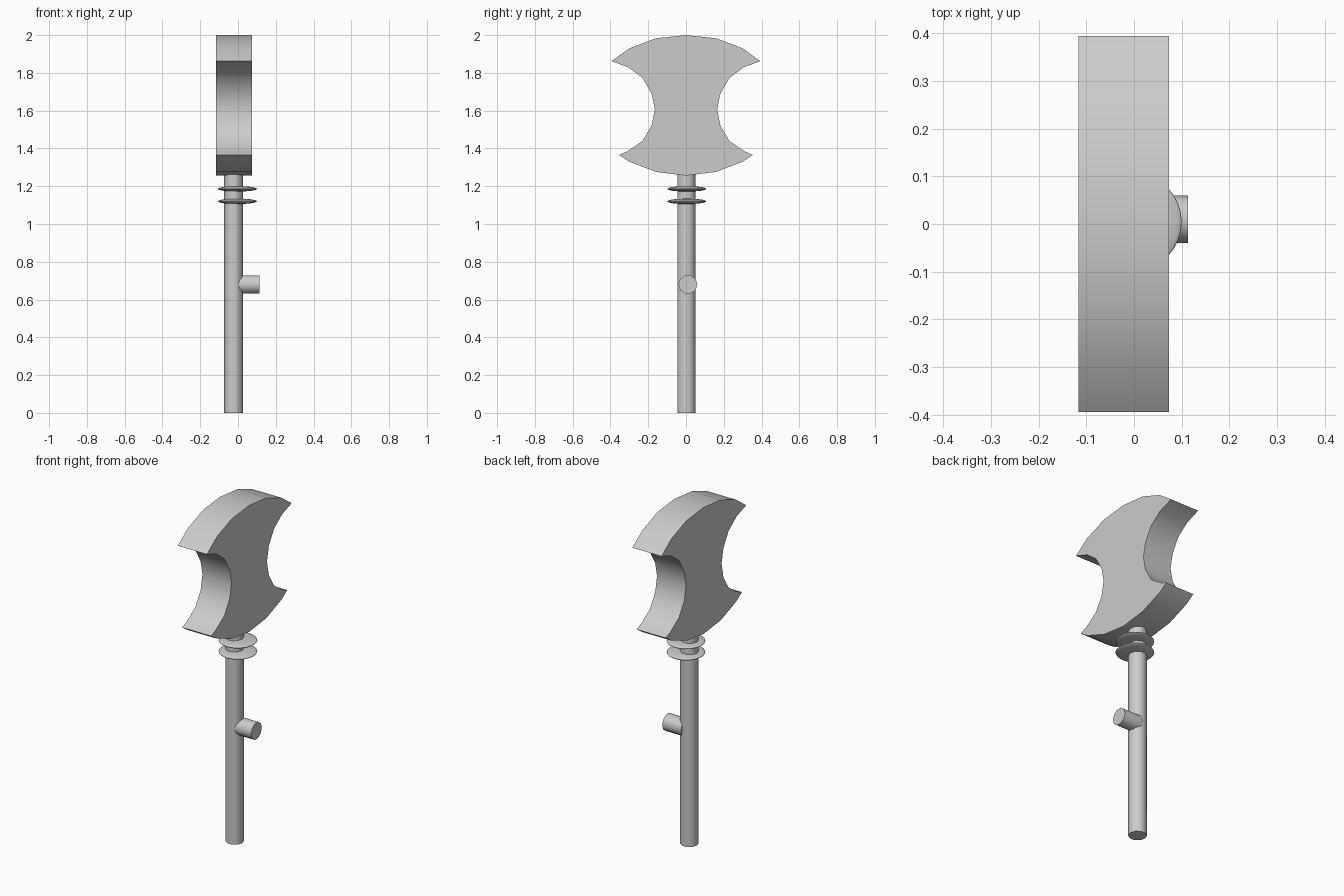
import bpy, bmesh, math

cube = bpy.data.objects.get("Cube")
if cube:
    bpy.data.objects.remove(cube, do_unlink=True)

grey = bpy.data.materials.new("plain_grey")
grey.use_nodes = True
GREY = (0.6, 0.6, 0.6, 1)
grey.diffuse_color = GREY
grey.node_tree.nodes["Principled BSDF"].inputs["Base Color"].default_value = GREY


def finish(obj, name):
    """Name, colour and smooth one part."""
    obj.name = obj.data.name = name
    obj.data.materials.append(grey)
    bpy.ops.object.select_all(action='DESELECT')
    obj.select_set(True)
    bpy.context.view_layer.objects.active = obj
    bpy.ops.object.shade_smooth_by_angle(angle=math.radians(40))


def rod(name, centre, length, rotation):
    bpy.ops.mesh.primitive_cylinder_add(vertices=10, radius=0.05, depth=length,
                                        location=centre, rotation=rotation)
    finish(bpy.context.object, name)


# Shaft and side peg
rod("shaft", (-0.023, 0.002, 0.65), 1.3, (0, 0, math.pi / 2))
rod("side_peg", (0.052, 0.01, 0.68), 0.122, (0, math.pi / 2, 0))

# Collar discs, thin lenses around the neck
for name, z in (("lower_collar", 1.12), ("upper_collar", 1.186)):
    bpy.ops.mesh.primitive_uv_sphere_add(segments=32, ring_count=16, radius=0.103,
                                         location=(-0.003, 0.004, z))
    bpy.context.object.scale.z = 0.14
    finish(bpy.context.object, name)

# Double-bladed head: half outline from top centre to bottom centre, mirrored
half = [(0, 2.0), (0.16, 1.983), (0.30, 1.93), (0.394, 1.862),
        (0.305, 1.83), (0.23, 1.773), (0.182, 1.69), (0.165, 1.607),
        (0.182, 1.52), (0.23, 1.44), (0.31, 1.385), (0.354, 1.366),
        (0.30, 1.33), (0.16, 1.276), (0, 1.256)]
outline = half + [(-y, z) for y, z in half[-2:0:-1]]
bm = bmesh.new()
face = bm.faces.new([bm.verts.new((-0.116, y, z)) for y, z in outline])
grown = bmesh.ops.extrude_face_region(bm, geom=[face], use_keep_orig=True)
bmesh.ops.translate(bm, vec=(0.189, 0, 0),
                    verts=[v for v in grown["geom"] if isinstance(v, bmesh.types.BMVert)])
bmesh.ops.recalc_face_normals(bm, faces=bm.faces)
mesh = bpy.data.meshes.new("axe_head")
bm.to_mesh(mesh)
bm.free()
head = bpy.data.objects.new("axe_head", mesh)
bpy.context.collection.objects.link(head)
finish(head, "axe_head")
